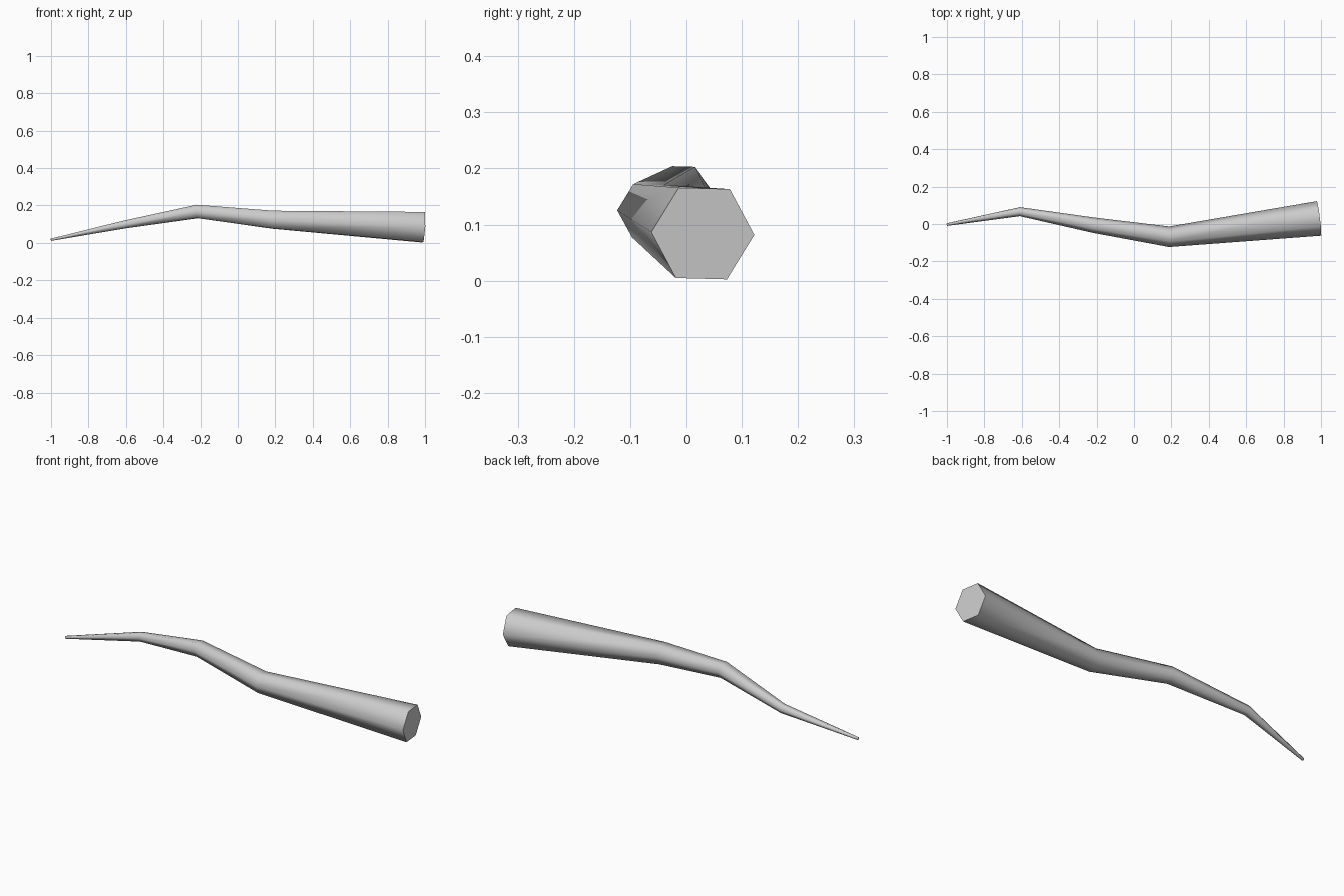
import bpy, bmesh, math
from mathutils import Vector

cube = bpy.data.objects.get("Cube")
if cube:
    bpy.data.objects.remove(cube, do_unlink=True)

SIDES = 6
# Centre line and radius, from thick end to tip
path = [
    (Vector((0.99, 0.03, 0.084)), 0.093),
    (Vector((0.188, -0.068, 0.124)), 0.055),
    (Vector((-0.217, -0.006, 0.168)), 0.041),
    (Vector((-0.61, 0.066, 0.098)), 0.024),
    (Vector((-1.0, -0.003, 0.017)), 0.007),
]


def ring(bm, i):
    """Six-sided section square to the bend at path point i."""
    centre, radius = path[i]
    before = path[max(i - 1, 0)][0]
    after = path[min(i + 1, len(path) - 1)][0]
    tangent = Vector()
    for a, b in ((before, centre), (centre, after)):
        if (b - a).length:
            tangent += (a - b).normalized()
    tangent.normalize()
    side = Vector((0, 0, 1)).cross(tangent).normalized()
    up = tangent.cross(side)
    verts = []
    for k in range(SIDES):
        angle = math.tau * k / SIDES - math.radians(1.5)
        offset = side * math.cos(angle) + up * math.sin(angle)
        verts.append(bm.verts.new(centre + offset * radius))
    return verts


# Tapered crooked stick
bm = bmesh.new()
rings = [ring(bm, i) for i in range(len(path))]
for r0, r1 in zip(rings, rings[1:]):
    for k in range(SIDES):
        n = (k + 1) % SIDES
        bm.faces.new((r0[k], r0[n], r1[n], r1[k]))
bm.faces.new(rings[0])
bm.faces.new(rings[-1])
bmesh.ops.recalc_face_normals(bm, faces=bm.faces)
mesh = bpy.data.meshes.new("crooked_stick")
bm.to_mesh(mesh)
bm.free()
stick = bpy.data.objects.new("crooked_stick", mesh)
bpy.context.collection.objects.link(stick)

# Plain grey
grey = bpy.data.materials.new("light_grey")
grey.use_nodes = True
colour = (0.6, 0.6, 0.6, 1)
grey.diffuse_color = colour
grey.node_tree.nodes["Principled BSDF"].inputs["Base Color"].default_value = colour
mesh.materials.append(grey)

# Smooth sides, sharp end caps
bpy.ops.object.select_all(action="DESELECT")
stick.select_set(True)
bpy.context.view_layer.objects.active = stick
bpy.ops.object.shade_smooth_by_angle(angle=math.radians(70))
